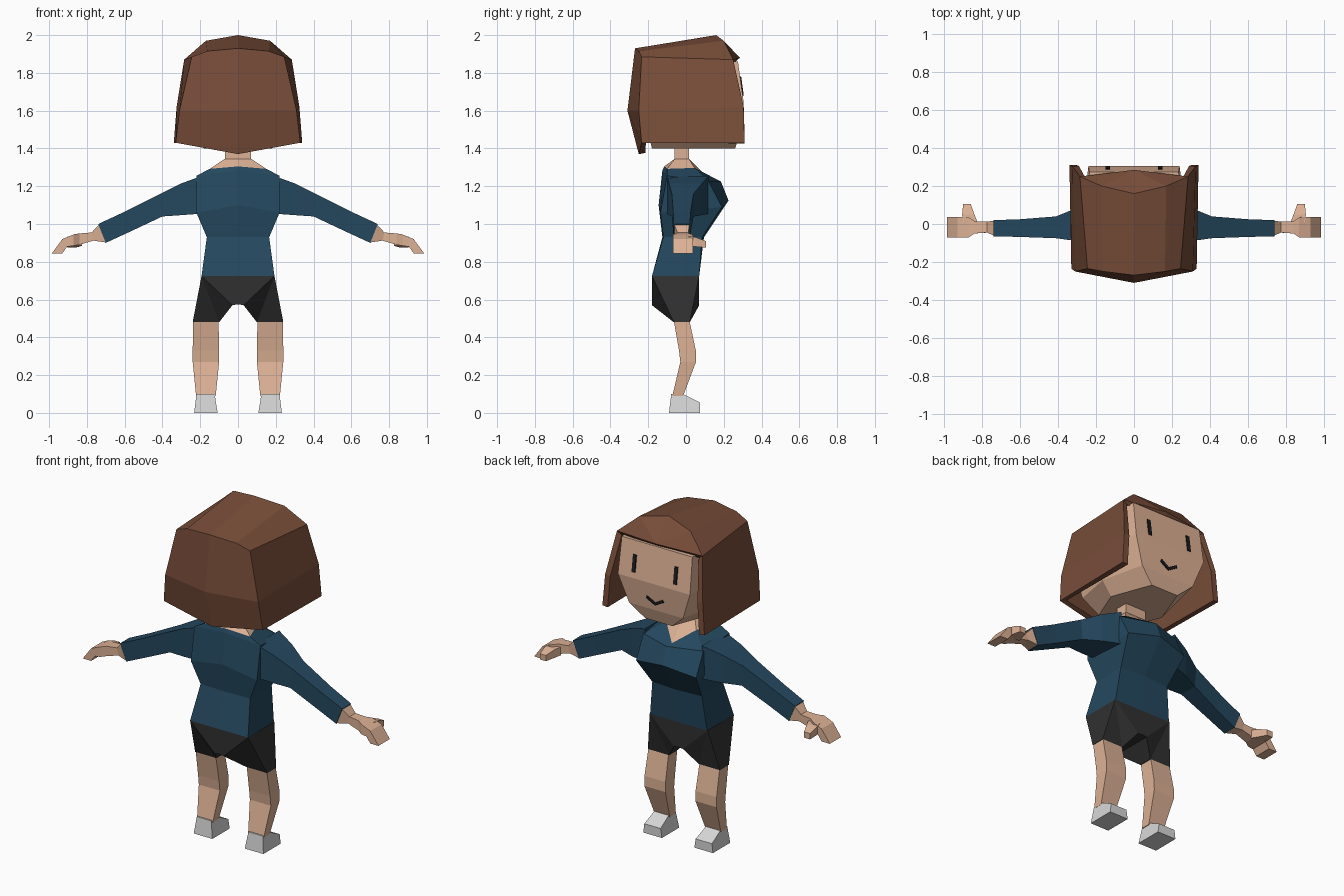
import bpy, bmesh

if "Cube" in bpy.data.objects:
    bpy.data.objects.remove(bpy.data.objects["Cube"])


def material(name, rgb):
    m = bpy.data.materials.new(name)
    m.diffuse_color = (*rgb, 1)
    m.use_nodes = True
    m.node_tree.nodes["Principled BSDF"].inputs["Base Color"].default_value = m.diffuse_color
    return m


HAIR = material("brown hair", (0.19, 0.075, 0.042))
SKIN = material("skin", (0.72, 0.44, 0.30))
SHIRT = material("blue shirt", (0.018, 0.065, 0.115))
SHORTS = material("charcoal shorts", (0.03, 0.03, 0.03))
SHOE = material("light grey shoe", (0.68, 0.68, 0.68))
INK = material("dark ink", (0.012, 0.012, 0.014))


def mirrored(name, verts, faces, mat):
    """Build the +x half and its mirror image, welded at the middle."""
    bm = bmesh.new()
    for s in (1, -1):
        vs = [bm.verts.new((s * x, y, z)) for x, y, z in verts]
        for f in faces:
            bm.faces.new([vs[i] for i in (f if s > 0 else f[::-1])])
    bmesh.ops.remove_doubles(bm, verts=bm.verts, dist=0.0005)
    bmesh.ops.recalc_face_normals(bm, faces=bm.faces)
    me = bpy.data.meshes.new(name)
    bm.to_mesh(me)
    bm.free()
    ob = bpy.data.objects.new(name, me)
    me.materials.append(mat)
    bpy.context.collection.objects.link(ob)
    return ob


def loft(name, rings, mat, closed=True, caps=True):
    """Skin a row of equal rings; open rings meet their mirror at x = 0."""
    n = len(rings[0])
    verts = [p for r in rings for p in r]
    faces = []
    for k in range(len(rings) - 1):
        a, b = k * n, (k + 1) * n
        for i in range(n if closed else n - 1):
            j = (i + 1) % n
            faces.append((a + i, a + j, b + j, b + i))
    if caps:
        last = (len(rings) - 1) * n
        faces += [tuple(range(n))[::-1], tuple(range(last, last + n))]
    return mirrored(name, verts, faces, mat)


def flat_ring(z, x0, x1, y0, y1):
    return [(x0, y0, z), (x1, y0, z), (x1, y1, z), (x0, y1, z)]


def limb_ring(xt, zt, xb, zb, y0, y1):
    return [(xt, y0, zt), (xt, y1, zt), (xb, y1, zb), (xb, y0, zb)]


# hair shell: fringe, crown, back and sides
hair_pts = [
    (0, .285, 1.88), (0, .16, 2.0), (0, -.27, 1.93), (0, -.31, 1.6), (0, -.25, 1.37),
    (.17, .20, 1.97), (.163, -.25, 1.915), (.245, -.235, 1.885),
    (.31, -.25, 1.6), (.33, -.235, 1.43),
    (.285, .25, 1.87), (.325, .305, 1.62), (.34, .31, 1.43)]
hair_faces = [(0, 1, 5), (0, 5, 10), (1, 2, 6, 5), (5, 6, 7, 10), (2, 3, 8, 7, 6),
              (3, 4, 9, 8), (7, 8, 11, 10), (8, 9, 12, 11)]
hair = mirrored("hair", hair_pts, hair_faces, HAIR)
solid = hair.modifiers.new("thickness", "SOLIDIFY")
solid.thickness = 0.035
solid.offset = -1

# head
HEAD = [  # z, front y, front x, side x, back x, back y
    (1.40, .26, .09, .18, .10, -.18),
    (1.48, .285, .18, .24, .20, -.20),
    (1.645, .305, .24, .275, .24, -.22),
    (1.86, .275, .235, .25, .20, -.20)]
loft("head", [[(0, yf, z), (xf, yf, z), (xs, .02, z), (xb, yb, z), (0, yb, z)]
              for z, yf, xf, xs, xb, yb in HEAD], SKIN, closed=False)


def face_y(z):
    for a, b in zip(HEAD, HEAD[1:]):
        if z <= b[0]:
            return a[1] + (b[1] - a[1]) * (z - a[0]) / (b[0] - a[0])


def face_plate(name, outline):
    rings = [[(x, face_y(z) + d, z) for x, z in outline] for d in (-.002, .006)]
    loft(name, rings, INK)


# eyes and mouth
face_plate("eyes", [(.127, 1.68), (.149, 1.68), (.149, 1.78), (.127, 1.78)])
face_plate("mouth", [(0, 1.512), (.058, 1.545), (.052, 1.56), (0, 1.53)])

# neck and the skin inside the collar
collar = [(0, .135, 1.225), (.10, .045, 1.297), (.15, -.10, 1.292), (0, -.115, 1.305)]
loft("neck", [collar,
              [(0, .015, 1.345), (.07, .015, 1.345), (.07, -.06, 1.345), (0, -.06, 1.345)],
              [(0, .015, 1.42), (.07, .015, 1.42), (.07, -.06, 1.42), (0, -.06, 1.42)]],
     SKIN, closed=False, caps=False)

# shirt body
loft("shirt_body", [
    [(0, .07, .725), (.19, .07, .725), (.193, -.18, .725), (0, -.18, .725)],
    [(0, .095, .93), (.165, .085, .93), (.165, -.12, .93), (0, -.125, .93)],
    [(0, .225, 1.125), (.20, .19, 1.09), (.22, -.135, 1.06), (0, -.145, 1.10)],
    [(0, .185, 1.225), (.20, .12, 1.225), (.22, -.10, 1.255), (0, -.125, 1.285)],
    collar], SHIRT, closed=False, caps=False)

# sleeves
loft("sleeves", [
    limb_ring(.19, 1.255, .19, 1.055, -.10, .12),
    limb_ring(.30, 1.215, .30, 1.047, -.09, .085),
    limb_ring(.41, 1.16, .40, 1.04, -.075, .04),
    limb_ring(.60, 1.065, .57, .96, -.068, .025),
    limb_ring(.74, 1.0, .70, .90, -.065, .02)], SHIRT)

# hands with curled fingers
loft("hands", [
    limb_ring(.735, .998, .698, .902, -.062, .018),
    limb_ring(.775, .955, .765, .912, -.045, .012),
    limb_ring(.84, .95, .84, .89, -.05, .015),
    limb_ring(.87, .945, .87, .885, -.07, .035),
    limb_ring(.93, .92, .905, .88, -.07, .038),
    limb_ring(.985, .845, .93, .845, -.07, .038)], SKIN)

# thumbs
loft("thumbs", [
    [(x0, y, z0), (x1, y, z0), (x1, y, z1), (x0, y, z1)]
    for x0, x1, y, z0, z1 in ((.825, .90, .01, .885, .935), (.84, .905, .05, .88, .93),
                              (.86, .90, .105, .875, .91))], SKIN)

# shorts
shorts_pts = []
for yt, yl in ((.07, .02), (-.18, -.065)):
    shorts_pts += [(0, yt, .725), (.193, yt, .725), (.24, yl, .48),
                   (.10, yl, .48), (.03, yt, .57), (0, yt, .575)]
side = [(0, 1, 4), (1, 2, 3), (1, 3, 4), (0, 4, 5)]
shorts_faces = side + [tuple(i + 6 for i in f[::-1]) for f in side]
shorts_faces += [(i, i + 6, (i + 1) + 6, i + 1) for i in range(5)]
mirrored("shorts", shorts_pts, shorts_faces, SHORTS)

# legs
loft("legs", [
    flat_ring(.49, .103, .237, -.065, .018),
    flat_ring(.33, .10, .24, -.037, .052),
    flat_ring(.27, .10, .24, -.03, .053),
    flat_ring(.09, .118, .222, -.072, -.015)], SKIN)

# shoes
shoe_profile = [(-.09, 0), (.075, 0), (.075, .055), (-.015, .10), (-.078, .10)]
loft("shoes", [[((.108 + .16 * z) if s < 0 else (.232 - .12 * z), y, z)
                for y, z in shoe_profile] for s in (-1, 1)], SHOE)
